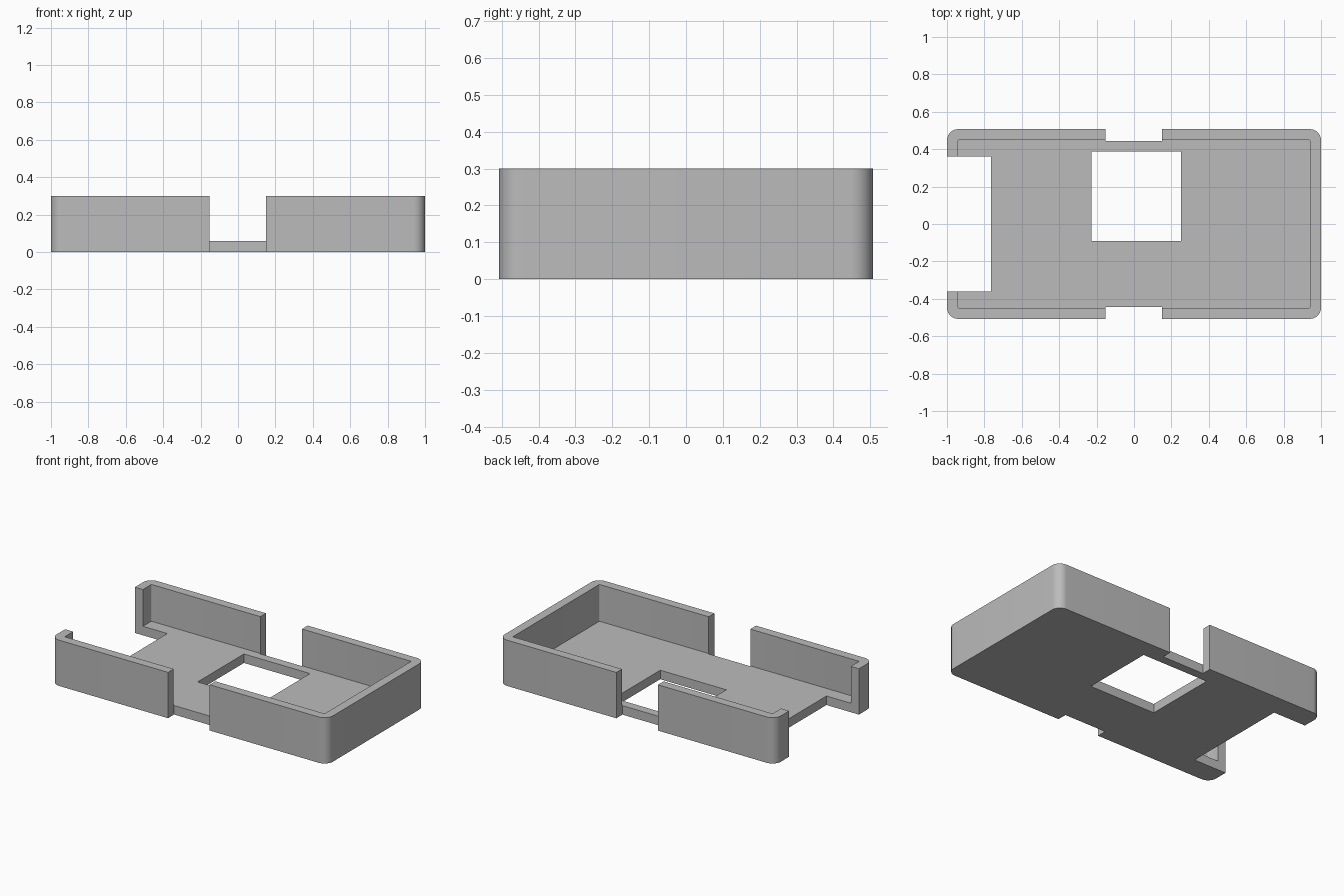
import bpy
import bmesh
from math import cos, sin, pi, radians

cube = bpy.data.objects.get("Cube")
if cube:
    bpy.data.objects.remove(cube, do_unlink=True)

HALF_X, HALF_Y, HEIGHT = 1.0, 0.507, 0.3
WALL, FLOOR = 0.0585, 0.059
OVER = 0.1  # how far cutters reach past the surface

grey = bpy.data.materials.new("plain grey")
grey.use_nodes = True
colour = (0.5, 0.5, 0.5, 1)
grey.diffuse_color = colour
grey.node_tree.nodes["Principled BSDF"].inputs["Base Color"].default_value = colour


def rounded_block(name, x, y, z, radius=0, steps=12):
    """Upright block over the given (low, high) ranges, with rounded corners."""
    bm = bmesh.new()
    corners = [(x[1], y[1], 1, 1), (x[0], y[1], -1, 1),
               (x[0], y[0], -1, -1), (x[1], y[0], 1, -1)]
    verts = []
    for i, (cx, cy, sx, sy) in enumerate(corners):
        count = steps if radius else 0
        for k in range(count + 1):
            a = pi / 2 * (i + (k / count if count else 0))
            verts.append(bm.verts.new((cx - sx * radius + radius * cos(a),
                                       cy - sy * radius + radius * sin(a), z[0])))
    base = bm.faces.new(verts)
    top = bmesh.ops.extrude_face_region(bm, geom=[base])["geom"]
    bmesh.ops.translate(bm, vec=(0, 0, z[1] - z[0]),
                        verts=[v for v in top if isinstance(v, bmesh.types.BMVert)])
    bmesh.ops.recalc_face_normals(bm, faces=bm.faces)
    mesh = bpy.data.meshes.new(name)
    bm.to_mesh(mesh)
    bm.free()
    obj = bpy.data.objects.new(name, mesh)
    bpy.context.collection.objects.link(obj)
    mesh.materials.append(grey)
    return obj


# Outer body of the open tray
tray = rounded_block("tray", (-HALF_X, HALF_X), (-HALF_Y, HALF_Y), (0, HEIGHT), 0.06)

through = (-OVER, HEIGHT + OVER)
ix, iy = HALF_X - WALL, HALF_Y - WALL
cutters = [
    # Inside of the tray, above the floor
    rounded_block("cavity_cutter", (-ix, ix), (-iy, iy), (FLOOR, HEIGHT + OVER), 0.006, 3),
    # Square window in the floor
    rounded_block("floor_window_cutter", (-0.228, 0.251), (-0.092, 0.387), through),
    # Wide opening in the right end, running into the floor
    rounded_block("end_opening_cutter", (-HALF_X - OVER, -0.765), (-0.361, 0.361), through),
    # Gaps in the front and back walls
    rounded_block("front_gap_cutter", (-0.152, 0.15), (-HALF_Y - OVER, -0.444), through),
    rounded_block("back_gap_cutter", (-0.152, 0.15), (0.444, HALF_Y + OVER), through),
]

bpy.ops.object.select_all(action="DESELECT")
tray.select_set(True)
bpy.context.view_layer.objects.active = tray
for cutter in cutters:
    cutter.hide_render = True
    cut = tray.modifiers.new(cutter.name, "BOOLEAN")
    cut.operation = "DIFFERENCE"
    cut.solver = "EXACT"
    cut.object = cutter
    bpy.ops.object.modifier_apply(modifier=cut.name)
    bpy.data.objects.remove(cutter, do_unlink=True)

bpy.ops.object.shade_smooth_by_angle(angle=radians(30))
